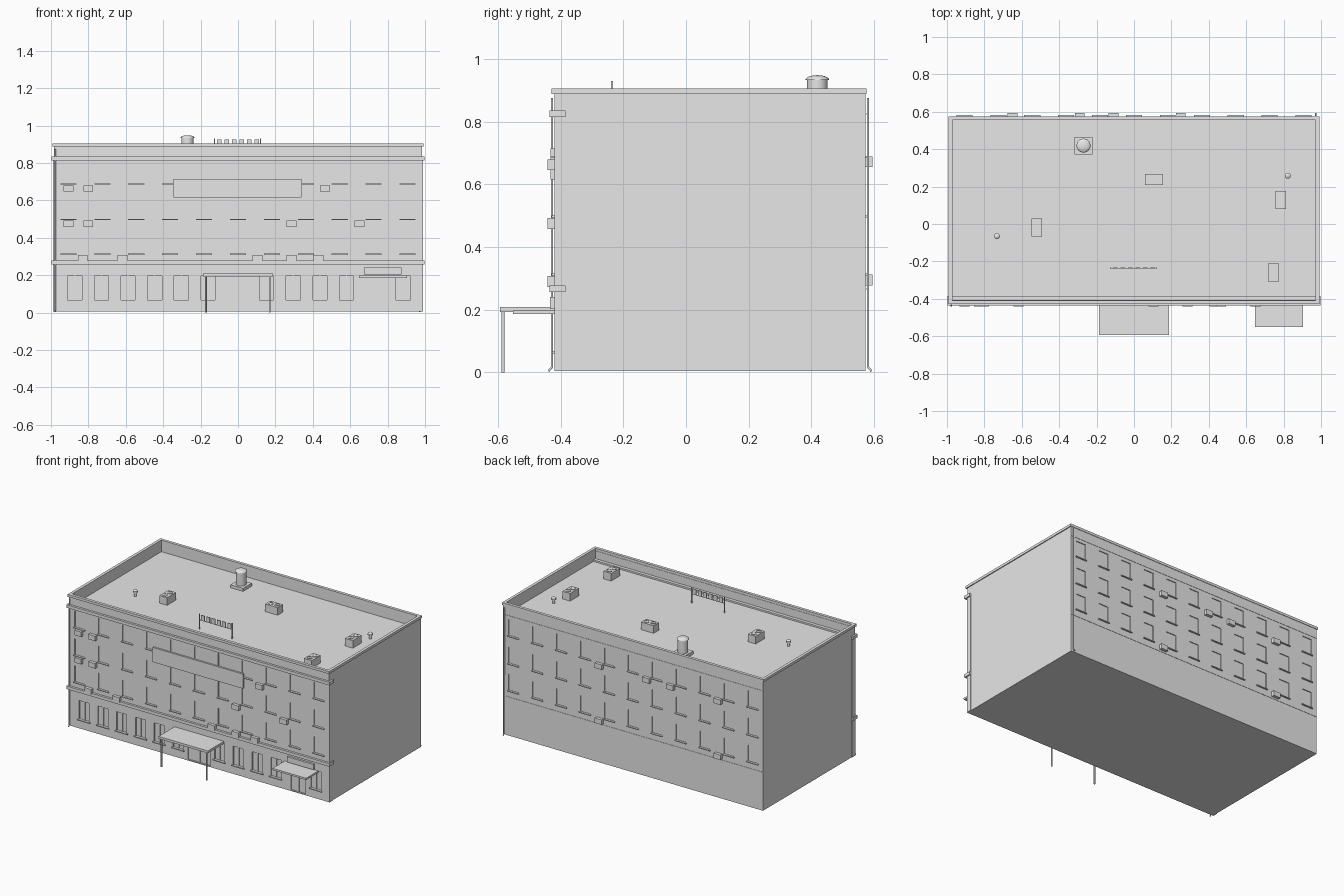
import bpy, math
from math import pi, cos, sin

cube = bpy.data.objects.get("Cube")
if cube:
    bpy.data.objects.remove(cube, do_unlink=True)

grey = bpy.data.materials.new("light_grey_concrete")
grey.use_nodes = True
grey.diffuse_color = (0.8, 0.8, 0.8, 1)
grey.node_tree.nodes["Principled BSDF"].inputs["Base Color"].default_value = (0.8, 0.8, 0.8, 1)

FRONT, BACK, ROOF = -0.42, 0.573, 0.824
PITCH = 0.1813


def mesh_object(name, verts, faces):
    me = bpy.data.meshes.new(name)
    me.from_pydata(verts, [], faces)
    me.materials.append(grey)
    ob = bpy.data.objects.new(name, me)
    bpy.context.scene.collection.objects.link(ob)
    return ob


def boxes(name, spans):
    """One object from boxes, each given as (x0, x1, y0, y1, z0, z1)."""
    verts, faces = [], []
    for x0, x1, y0, y1, z0, z1 in spans:
        n = len(verts)
        verts += [(x, y, z) for z in (z0, z1) for x, y in ((x0, y0), (x1, y0), (x1, y1), (x0, y1))]
        faces += [(n + 3, n + 2, n + 1, n), (n + 4, n + 5, n + 6, n + 7)]
        faces += [(n + i, n + (i + 1) % 4, n + 4 + (i + 1) % 4, n + 4 + i) for i in range(4)]
    return mesh_object(name, verts, faces)


def lathe(name, x, y, profile, sides=24):
    """Turned part from (radius, height) points, capped at both ends."""
    verts = [(x + r * cos(2 * pi * i / sides), y + r * sin(2 * pi * i / sides), z)
             for r, z in profile for i in range(sides)]
    faces = [(k * sides + i, k * sides + (i + 1) % sides, (k + 1) * sides + (i + 1) % sides, (k + 1) * sides + i)
             for k in range(len(profile) - 1) for i in range(sides)]
    faces += [tuple(reversed(range(sides))), tuple(range(len(verts) - sides, len(verts)))]
    ob = mesh_object(name, verts, faces)
    bpy.context.view_layer.objects.active = ob
    ob.select_set(True)
    bpy.ops.object.shade_smooth_by_angle(angle=0.7)
    ob.select_set(False)
    return ob


def pipe(name, points, radius=0.006):
    cu = bpy.data.curves.new(name, "CURVE")
    cu.dimensions = "3D"
    cu.bevel_depth, cu.bevel_resolution, cu.use_fill_caps = radius, 1, True
    sp = cu.splines.new("POLY")
    sp.points.add(len(points) - 1)
    for p, co in zip(sp.points, points):
        p.co = (*co, 1)
    cu.materials.append(grey)
    ob = bpy.data.objects.new(name, cu)
    bpy.context.scene.collection.objects.link(ob)


# Main block with recessed windows
body = boxes("building_body", [(-0.985, 0.985, FRONT, BACK, 0.005, ROOF)])
columns = [PITCH * i for i in range(-5, 6)]
floors = [0.315, 0.5, 0.69]
ground = [-0.873 + 0.1425 * i for i in range(6)] + [0.153 + 0.1425 * i for i in range(4)] + [0.884]
cuts, sills = [], []
for z in floors:
    for x in columns:
        for wall, side in ((FRONT, -1), (BACK, 1)):
            cuts.append((x - 0.037, x + 0.037, wall - 0.006, wall + 0.006, z, z + 0.11))
            ys = sorted((wall, wall + side * 0.009))
            sills.append((x - 0.043, x + 0.043, *ys, z - 0.006, z))
for x in ground:
    cuts.append((x - 0.038, x + 0.038, FRONT - 0.01, FRONT + 0.01, 0.067, 0.195))
    sills.append((x - 0.048, x + 0.048, FRONT - 0.008, FRONT, 0.06, 0.067))
for x, w in ((0, 0.085), (0.75, 0.055)):
    cuts.append((x - w, x + w, FRONT - 0.008, FRONT + 0.008, 0.012, 0.16))
cutter = boxes("window_cutter", cuts)
cutter.hide_render = True
cutter.hide_viewport = True
mod = body.modifiers.new("windows", "BOOLEAN")
mod.operation, mod.solver, mod.object = "DIFFERENCE", "EXACT", cutter
boxes("window_sills", sills)

# Slim frames, set back inside the openings
frames = []
for x in ground:
    frames.append((x - 0.003, x + 0.003, FRONT + 0.004, FRONT + 0.011, 0.067, 0.195))
for x in (0, 0.75):
    frames.append((x - 0.003, x + 0.003, FRONT + 0.003, FRONT + 0.009, 0.012, 0.16))
boxes("window_and_door_mullions", frames)

# Parapet, coping and facade ledges
def ring(x, y0, y1, t, z0, z1):
    return [(-x, x, y0, y0 + t, z0, z1), (-x, x, y1 - t, y1, z0, z1),
            (-x, -x + t, y0 + t, y1 - t, z0, z1), (x - t, x, y0 + t, y1 - t, z0, z1)]

boxes("parapet", ring(0.985, FRONT, BACK, 0.013, ROOF, 0.888))
boxes("coping", ring(0.991, FRONT - 0.009, BACK + 0.003, 0.02, 0.888, 0.905))
boxes("facade_ledges", [(-0.997, 0.997, FRONT - 0.015, FRONT + 0.035, z0, z1)
                        for z0, z1 in ((0.257, 0.278), (0.814, 0.835))])
boxes("rear_string_courses", [(-0.985, 0.985, BACK, BACK + 0.002, z, z + 0.005) for z in (0.265, 0.822)])
boxes("corner_strips", [(s * 0.987 - 0.002, s * 0.987 + 0.002, FRONT, FRONT + 0.035, 0.005, ROOF) for s in (-1, 1)])

# Wall air conditioners
units = [(x, 0.663, FRONT, -1) for x in (-0.906, -0.8, 0.465)]
units += [(x, 0.475, FRONT, -1) for x in (-0.906, -0.8, 0.286, 0.65)]
units += [(x, 0.29, FRONT, -1) for x in (-0.83, -0.617, 0.104, 0.286, 0.43)]
units += [(x, 0.672, BACK, 1) for x in (-0.65, -0.29, -0.11, 0.25)]
units += [(x, 0.295, BACK, 1) for x in (-0.65, 0.25)]
boxes("wall_air_conditioners", [(x - 0.026, x + 0.026, *sorted((w, w + s * 0.021)), z - 0.017, z + 0.017)
                                for x, z, w, s in units])

# Blank boards on the front
boxes("facade_board", [(-0.345, 0.34, FRONT - 0.012, FRONT, 0.615, 0.715)])
boxes("side_entrance_board", [(0.675, 0.875, FRONT - 0.014, FRONT, 0.203, 0.24)])

# Canopies
boxes("main_canopy", [(-0.187, 0.187, -0.593, FRONT, 0.193, 0.209)])
for x in (-0.172, 0.17):
    lathe("canopy_post", x, -0.583, [(0.005, 0), (0.005, 0.195)], 10)
boxes("side_canopy", [(0.648, 0.903, -0.552, FRONT, 0.186, 0.198)])

# Drain pipes with kicked-out feet
for name, x, wall, s in (("front_drain_pipe", -0.977, FRONT, -1), ("rear_drain_pipe", 0.972, BACK, 1)):
    y = wall + s * 0.007
    pipe(name, [(x, y, 0.875), (x, y, 0.018), (x, y + s * 0.012, 0.004)], 0.004)

# Water tank on the roof
boxes("tank_base", [(-0.317, -0.222, 0.372, 0.466, ROOF, 0.845)])
dome = [(0.0375 * cos(a * pi / 12), 0.934 + 0.014 * sin(a * pi / 12)) for a in range(6)]
lathe("water_tank", -0.27, 0.419, [(0.033, 0.845), (0.033, 0.932), (0.0375, 0.932)] + dome + [(0.001, 0.948)])

# Roof units with fans, and vents
for x, y, w, d in ((0.107, 0.237, 0.048, 0.029), (-0.52, -0.018, 0.029, 0.048),
                   (0.785, 0.128, 0.029, 0.048), (0.745, -0.26, 0.029, 0.048)):
    boxes("roof_unit", [(x - w, x + w, y - d, y + d, ROOF, 0.876)])
    for s in (-1, 1):
        lathe("roof_unit_fan", x + s * (w - 0.026), y + s * (d - 0.026),
              [(0.018, 0.874), (0.018, 0.879), (0.014, 0.879), (0.014, 0.877)], 16)
for x, y in ((0.822, 0.258), (-0.733, -0.065)):
    lathe("roof_vent", x, y, [(0.009, ROOF), (0.009, 0.85), (0.016, 0.85), (0.016, 0.86), (0.006, 0.868)], 16)

# Roof sign frame with blank panels
boxes("roof_sign_frame", [(x - 0.003, x + 0.003, -0.239, -0.233, ROOF, 0.93) for x in (-0.126, 0.121)]
      + [(-0.126, 0.121, -0.238, -0.234, 0.886, 0.89)])
boxes("roof_sign_panels", [(x - 0.013, x + 0.013, -0.239, -0.233, 0.89, 0.924)
                           for x in (-0.1 + 0.04 * i for i in range(6))])

# Landing pad: dashed circle of thin plates
verts, faces = [], []
for k in range(20):
    n = len(verts)
    for a in (0, 0.1, 0.2):
        t = k * pi / 10 + a
        verts += [(0.47 + r * cos(t), 0.09 + r * sin(t), ROOF + 0.002) for r in (0.185, 0.195)]
    faces += [(n, n + 1, n + 3, n + 2), (n + 2, n + 3, n + 5, n + 4)]
mesh_object("landing_pad_circle", verts, faces)
